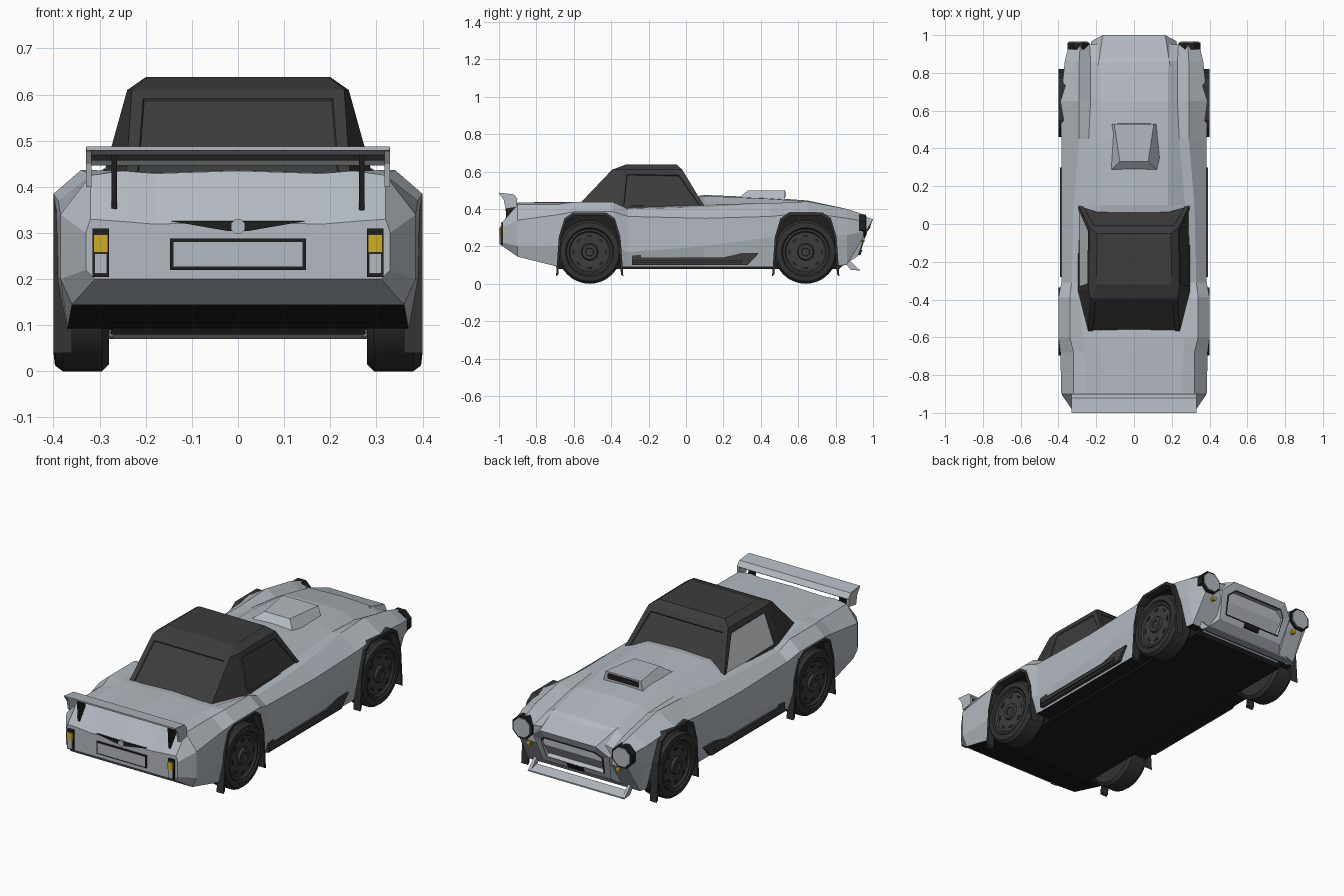
import bpy, bmesh, math
from mathutils import Vector

if "Cube" in bpy.data.objects:
    bpy.data.objects.remove(bpy.data.objects["Cube"])


def mat(name, r, g, b):
    m = bpy.data.materials.new(name)
    m.diffuse_color = (r, g, b, 1)
    m.use_nodes = True
    m.node_tree.nodes["Principled BSDF"].inputs["Base Color"].default_value = m.diffuse_color
    return m


PAINT = mat("silver paint", .45, .49, .53)
DARK = mat("dark grey roof", .045, .045, .045)
BLACK = mat("black trim", .013, .013, .013)
TYRE = mat("tyre rubber", .032, .032, .032)
AMBER = mat("amber lamp", .62, .42, .015)
GLASS = mat("pale window", .6, .62, .64)


def finish(name, bm, *mats):
    me = bpy.data.meshes.new(name)
    bm.to_mesh(me)
    bm.free()
    for m in mats:
        me.materials.append(m)
    ob = bpy.data.objects.new(name, me)
    bpy.context.collection.objects.link(ob)
    return ob


def loft(rings, bm=None):
    """Skin closed rings of points and cap both ends."""
    bm = bm or bmesh.new()
    vs = [[bm.verts.new(p) for p in r] for r in rings]
    n = len(vs[0])
    faces = [bm.faces.new((a[i], a[(i + 1) % n], b[(i + 1) % n], b[i]))
             for a, b in zip(vs, vs[1:]) for i in range(n)]
    faces += [bm.faces.new(vs[0][::-1]), bm.faces.new(vs[-1])]
    bmesh.ops.recalc_face_normals(bm, faces=faces)
    bm.normal_update()
    return bm


def sym(half):
    """Complete a half ring by mirroring it in x."""
    return half + [(-x, y, z) for x, y, z in reversed(half) if x > 1e-6]


def extrude_x(bm, profile, x0, x1, both=True):
    """Side profile of (y, z) pulled along x, mirrored if wanted."""
    for s in (1, -1) if both else (1,):
        loft([[(s * x, y, z) for y, z in profile] for x in (x0, x1)], bm)
    return bm


def plate(bm, outline, y0, y1, lean=0.0):
    """Outline of (x, z) pulled along y; lean tilts it with height."""
    return loft([[(x, y + lean * z, z) for x, z in outline] for y in (y0, y1)], bm)


def rect(x0, x1, z0, z1):
    return [(x0, z0), (x1, z0), (x1, z1), (x0, z1)]


def ngon(cx, cz, r, n=8):
    return [(cx + r * math.cos(math.tau * (i + .5) / n), cz + r * math.sin(math.tau * (i + .5) / n))
            for i in range(n)]


# ---- body: y, deck z, valley xz, crest xz, shoulder xz, crease xz, sill xz
stations = [
    (-.98, .325, .25, .325, .32, .33, .33, .30, .33, .22, .31, .20),
    (-.90, .435, .25, .435, .32, .425, .385, .34, .385, .20, .36, .145),
    (-.68, .437, .26, .435, .32, .425, .39, .37, .39, .20, .37, .09),
    (-.60, .437, .27, .435, .34, .437, .40, .385, .40, .20, .375, .09),
    (-.39, .415, .29, .415, .34, .437, .40, .385, .40, .20, .375, .09),
    (-.31, .41, .30, .405, .33, .40, .385, .36, .385, .17, .36, .09),
    (.10, .475, .27, .425, .32, .41, .385, .35, .385, .20, .36, .09),
    (.45, .46, .24, .425, .29, .43, .385, .36, .385, .25, .36, .09),
    (.65, .445, .23, .41, .29, .44, .387, .38, .387, .27, .37, .09),
    (.86, .40, .23, .365, .29, .40, .367, .35, .362, .26, .33, .10),
    (.95, .35, .235, .335, .285, .37, .345, .335, .345, .28, .32, .25)]
rings = []
for s in stations:
    y, zc, zb = s[0], s[1], s[-1]
    half = [(0, y, zc), (.18, y, zc - .006)]
    half += [(s[i], y, s[i + 1]) for i in range(2, 12, 2)] + [(0, y, zb)]
    rings.append(sym(half))
bm = loft(rings)
for f in bm.faces:
    c = f.calc_center_median()
    f.material_index = int(f.normal.z < -.5 and -.9 < c.y < .86)
body = finish("body", bm, PAINT, BLACK)

# wheel wells cut from the body
ARCH = [(-.18, .04), (-.165, .25), (-.135, .35), (-.09, .38),
        (.09, .38), (.135, .35), (.165, .25), (.18, .04)]
AXLES = (-.515, .64)
bm = bmesh.new()
for ay in AXLES:
    extrude_x(bm, [(ay + y, z) for y, z in ARCH], .27, .5)
for f in bm.faces:
    f.material_index = 1
cutter = finish("well_cutter", bm, PAINT, BLACK)
cutter.hide_render = True
mod = body.modifiers.new("wells", 'BOOLEAN')
mod.operation, mod.object, mod.solver = 'DIFFERENCE', cutter, 'EXACT'
dg = bpy.context.evaluated_depsgraph_get()
body.data = bpy.data.meshes.new_from_object(body.evaluated_get(dg))
body.modifiers.clear()
bpy.data.objects.remove(cutter)

# arch lips
bm = bmesh.new()
for ay in AXLES:
    lip = [(ay + y, z) for y, z in ARCH]
    lip += [(ay + y * .93, .17 + (z - .17) * .93) for y, z in reversed(ARCH)]
    extrude_x(bm, lip, .36, .4)
finish("wheel_arch_lips", bm, TYRE)

# ---- wheels
def lathe(bm, profile, ay, s, n=32):
    loft([[(s * x, ay + r * math.cos(math.tau * i / n), .17 + r * math.sin(math.tau * i / n))
           for i in range(n)] for x, r in profile], bm)


tyres, rims, slots = bmesh.new(), bmesh.new(), bmesh.new()
for ay in AXLES:
    for s in (1, -1):
        lathe(tyres, [(.28, .10), (.28, .155), (.295, .17), (.38, .17), (.397, .157),
                      (.4, .13), (.385, .12)], ay, s)
        lathe(rims, [(.38, .122), (.395, .122), (.395, .112), (.387, .105), (.39, .06), (.388, .045),
                     (.4, .04), (.4, .022), (.393, .02)], ay, s)
        for k in range(8):
            a = math.tau * k / 8
            pts = [(ay + r * math.cos(a + d), .17 + r * math.sin(a + d))
                   for r, d in ((.082, -.15), (.092, -.15), (.092, .15), (.082, .15))]
            loft([[(s * x, y, z) for y, z in pts] for x in (.38, .391)], slots)
for name, b, m in (("tyres", tyres, TYRE), ("rims", rims, DARK), ("rim_slots", slots, BLACK)):
    ob = finish(name, b, m)
    if name != "rim_slots":
        bpy.ops.object.select_all(action='DESELECT')
        ob.select_set(True)
        bpy.context.view_layer.objects.active = ob
        bpy.ops.object.shade_smooth_by_angle(angle=math.radians(35))

# ---- cabin with inset windows
def cabin_ring(z, f, m, r):
    pts = [(*f, z), (*m, z), (*r, z)]
    return pts + [(-x, y, h) for x, y, h in reversed(pts)]


bm = loft([cabin_ring(.395, (.30, .11), (.30, -.36), (.245, -.60)),
           cabin_ring(.61, (.235, -.02), (.24, -.34), (.23, -.395)),
           cabin_ring(.638, (.195, -.05), (.2, -.28), (.195, -.32))])
panes = [f for f in bm.faces if abs(f.normal.z) < .9 and f.calc_area() > .05]
bmesh.ops.inset_individual(bm, faces=panes, thickness=.035, depth=0)
bmesh.ops.inset_individual(bm, faces=panes, thickness=.004, depth=-.005)
for f in panes:
    f.material_index = int(f.normal.x < -.7)
finish("cabin", bm, DARK, GLASS)

# ---- nose with recessed grille
bm = loft([sym([(.19, .84, .398), (.24, .84, .33), (.25, .84, .095)]),
           sym([(.165, 1.0, .345), (.225, .968, .29), (.2, .92, .15)])])
grille = max(bm.faces, key=lambda f: f.calc_center_median().y)
bmesh.ops.inset_individual(bm, faces=[grille], thickness=.04, depth=0)
rim = bmesh.ops.inset_individual(bm, faces=[grille], thickness=.008, depth=.004)["faces"]
bmesh.ops.inset_individual(bm, faces=[grille], thickness=.004, depth=-.04)
for f in rim + [grille]:
    f.material_index = 1
finish("nose", bm, PAINT, BLACK)
finish("lower_intake", plate(bmesh.new(), rect(-.045, .045, .155, .18), .83, .865, .432), BLACK)

# ---- hood scoop
bm = loft([[(-.15, .26, .44), (.15, .26, .44), (.12, .53, .44), (-.12, .53, .44)],
           [(-.075, .33, .498), (.075, .33, .498), (.105, .53, .5), (-.105, .53, .5)]])
finish("hood_scoop", bm, PAINT)
finish("scoop_mouth", plate(bmesh.new(), rect(-.09, .09, .464, .492), .525, .533), BLACK)

# ---- headlights and indicators
rims_, lens, ind = bmesh.new(), bmesh.new(), bmesh.new()
for s in (1, -1):
    plate(rims_, ngon(s * .295, .312, .063), .925, .962)
    plate(lens, ngon(s * .295, .312, .052), .95, .967)
    plate(ind, ngon(s * .265, .235, .013), .91, .955)
finish("headlight_rims", rims_, BLACK)
finish("headlight_lenses", lens, PAINT)
finish("front_indicators", ind, AMBER)

# ---- front splitter
bm = extrude_x(bmesh.new(), [(.87, .085), (.93, .07), (.93, .077), (.875, .093)], -.28, .28, False)
extrude_x(bm, [(.82, .15), (.85, .15), (.93, .07), (.88, .075)], .27, .285)
finish("front_splitter", bm, PAINT)

# ---- side exhausts and floor
bm = extrude_x(bmesh.new(), [(-.29, .1), (-.29, .15), (-.24, .155), (-.24, .14), (.2, .14), (.3, .165),
                             (.39, .165), (.33, .1)], .34, .382)
extrude_x(bm, [(-.28, .11), (-.28, .128), (.3, .128), (.3, .11)], .37, .392)
finish("side_exhausts", bm, DARK)
finish("floor_pan", extrude_x(bmesh.new(), [(-.69, .08), (-.7, .1), (.84, .1), (.82, .08)], -.275, .275, False), BLACK)

# ---- tail lights, plate and trim
case, amber, clear = bmesh.new(), bmesh.new(), bmesh.new()
for s in (1, -1):
    plate(case, rect(s * .28, s * .315, .205, .31), -.992, -.96)
    plate(amber, rect(s * .282, s * .313, .258, .297), -1.0, -.98)
    plate(clear, rect(s * .284, s * .311, .212, .256), -.996, -.98)
finish("tail_light_cases", case, BLACK)
finish("tail_light_amber", amber, AMBER)
finish("tail_light_lower", clear, PAINT)
bm = plate(bmesh.new(), rect(-.147, .147, .22, .288), -.985, -.975)
plate(bm, [(-.147, .326), (.147, .326), (.02, .304), (-.02, .304)], -.985, -.975)
finish("rear_trim", bm, BLACK)
bm = plate(bmesh.new(), rect(-.14, .14, .227, .281), -.987, -.976)
plate(bm, ngon(0, .314, .017), -.99, -.976)
finish("rear_plate_and_button", bm, PAINT)

# ---- rear wing
bm = extrude_x(bmesh.new(), [(-1.0, .487), (-.92, .478), (-.9, .452), (-.908, .446), (-.93, .468),
                             (-1.0, .479)], -.328, .328, False)
extrude_x(bm, [(-1.0, .485), (-.92, .476), (-.903, .455), (-.903, .41), (-.965, .4), (-.975, .45)],
          .318, .33)
finish("rear_wing", bm, PAINT)
bm = extrude_x(bmesh.new(), [(-.94, .475), (-.925, .475), (-.925, .457), (-.94, .457)], -.318, .318, False)
extrude_x(bm, [(-.96, .34), (-.97, .47), (-.925, .465), (-.9, .36)], .262, .274)
finish("wing_struts", bm, BLACK)
